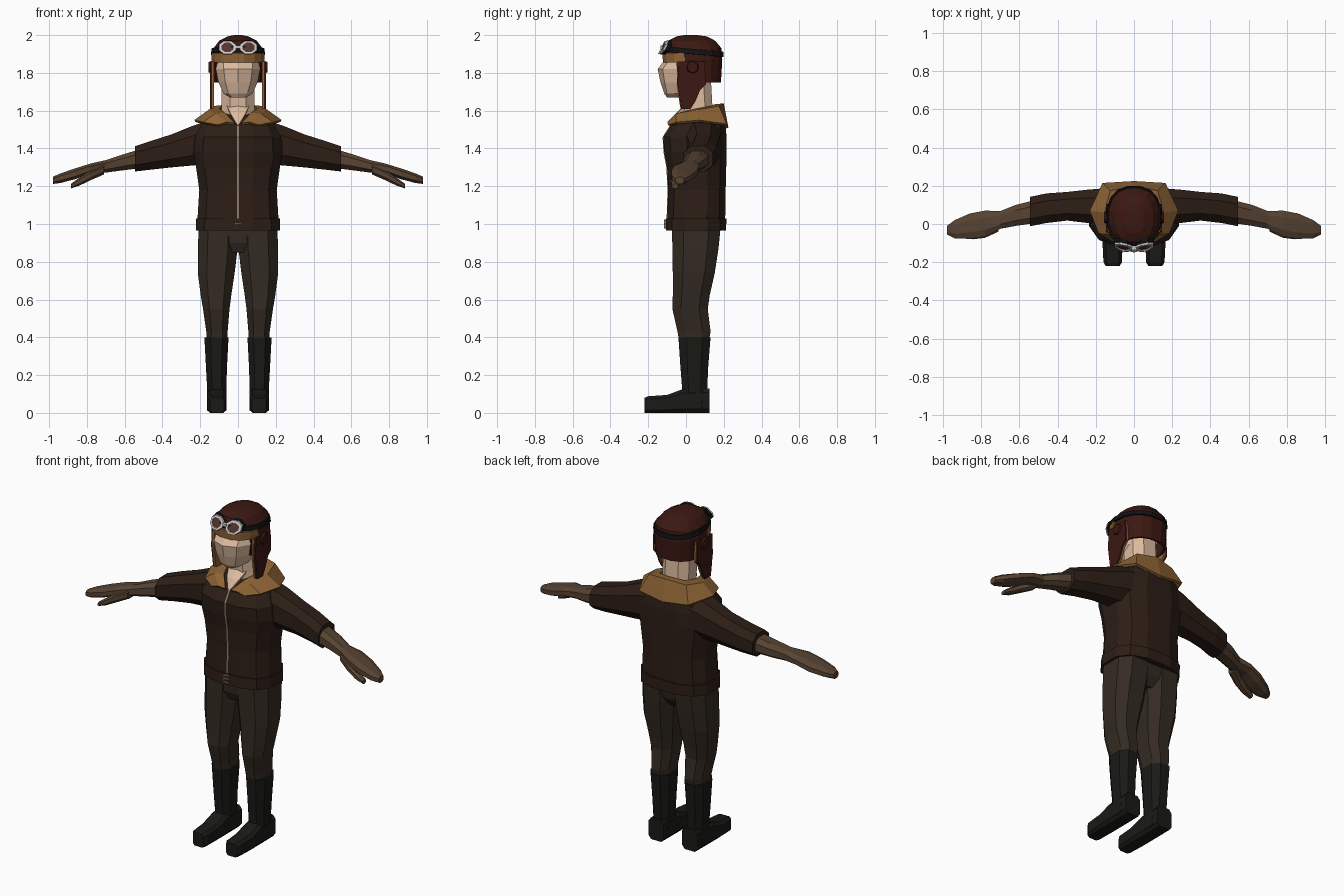
import bpy, bmesh, math
from mathutils import Vector

if "Cube" in bpy.data.objects:
    bpy.data.objects.remove(bpy.data.objects["Cube"])

def material(name, r, g, b):
    m = bpy.data.materials.new(name)
    m.diffuse_color = (r, g, b, 1)
    m.use_nodes = True
    m.node_tree.nodes["Principled BSDF"].inputs["Base Color"].default_value = m.diffuse_color
    return m

JACKET = material("dark_leather", .026, .013, .008)
CLOTH = material("trouser_cloth", .034, .024, .016)
BOOT = material("boot_leather", .010, .010, .008)
GLOVE = material("glove_leather", .095, .056, .032)
FLEECE = material("fleece", .27, .125, .035)
CAP = material("red_leather", .045, .009, .006)
SKIN = material("skin", .72, .50, .35)
STRAP = material("strap", .006, .006, .007)
METAL = material("metal", .55, .57, .58)
BRASS = material("brass", .30, .22, .13)
LENS = material("lens", .09, .035, .025)

def finish(name, bm, mat, mirror=False, thick=0):
    bmesh.ops.recalc_face_normals(bm, faces=bm.faces)
    me = bpy.data.meshes.new(name)
    bm.to_mesh(me)
    bm.free()
    ob = bpy.data.objects.new(name, me)
    bpy.context.collection.objects.link(ob)
    me.materials.append(mat)
    if thick:
        s = ob.modifiers.new("thickness", 'SOLIDIFY')
        s.thickness = thick
        s.offset = -1
    if mirror:
        m = ob.modifiers.new("mirror", 'MIRROR')
        m.use_clip = True
    return ob

def loft(name, axis, sections, mat, n=8, power=.8, mirror=False, caps=True,
         keep=None, shear=0, thick=0):
    """Rounded sections (position, a0, a1, b0, b1) bridged along an axis."""
    bm = bmesh.new()
    top = math.cos(math.pi / n) if n % 4 == 0 else 1
    rings = []
    for t, a0, a1, b0, b1 in sections:
        ring = []
        for i in range(n):
            ang = 2 * math.pi * (i + .5) / n
            c, s = [math.copysign(min(1, abs(v) / top) ** power, v)
                    for v in (math.cos(ang), math.sin(ang))]
            a = (a0 + a1) / 2 + c * (a1 - a0) / 2
            b = (b0 + b1) / 2 + s * (b1 - b0) / 2
            p = {'x': (t, a, b), 'y': (a, t, b), 'z': (a, b, t)}[axis]
            ring.append(bm.verts.new((p[0], p[1], p[2] + shear * p[1])))
        rings.append(ring)
    for r, q in zip(rings, rings[1:]):
        for i in range(n):
            j = (i + 1) % n
            bm.faces.new((r[i], r[j], q[j], q[i]))
    if caps:
        bm.faces.new(rings[0])
    if caps or keep is None and not thick or name == "helmet":
        bm.faces.new(rings[-1])
    if keep:
        bad = [f for f in bm.faces if not keep(f.calc_center_median())]
        bmesh.ops.delete(bm, geom=bad, context='FACES')
    return finish(name, bm, mat, mirror, thick)

def sheet(name, rows, mat, mirror=True, thick=.015):
    """Grid of points skinned with quads."""
    bm = bmesh.new()
    vs = [[bm.verts.new(p) for p in row] for row in rows]
    for r, q in zip(vs, vs[1:]):
        for i in range(len(r) - 1):
            bm.faces.new((r[i], r[i + 1], q[i + 1], q[i]))
    return finish(name, bm, mat, mirror, thick)

def box(name, x, y, z, mat):
    return loft(name, 'z', [(z[0], *x, *y), (z[1], *x, *y)], mat, n=4, power=1)

# Boots
loft("boot_shaft", 'z', [(.02, .06, .165, -.03, .125), (.12, .062, .163, -.02, .112),
     (.25, .058, .17, -.03, .118), (.40, .05, .178, -.04, .13)], BOOT, mirror=True)
loft("boot_foot", 'y', [(-.22, .075, .148, 0, .08), (-.20, .063, .16, 0, .088),
     (-.10, .06, .165, 0, .095), (-.02, .06, .165, 0, .125),
     (.125, .062, .163, 0, .13)], BOOT, power=.45, mirror=True)

# Trousers
loft("trouser_leg", 'z', [(.37, .058, .165, -.035, .12), (.43, .055, .168, -.045, .13),
     (.55, .045, .185, -.072, .115), (.62, .036, .197, -.07, .125),
     (.74, .018, .213, -.07, .152), (.87, .002, .212, -.072, .172),
     (1.0, 0, .208, -.075, .185)], CLOTH, power=.75, mirror=True)
loft("trouser_hips", 'z', [(.85, -.12, .12, -.045, .13), (.90, -.20, .20, -.068, .165),
     (1.0, -.205, .205, -.075, .185)], CLOTH, n=12)

# Jacket body, waistband and zip
body = [(.97, -.215, .215, -.10, .205), (1.05, -.213, .213, -.098, .208),
        (1.18, -.205, .205, -.094, .21), (1.30, -.222, .222, -.10, .213),
        (1.38, -.235, .235, -.115, .215), (1.46, -.228, .228, -.12, .215),
        (1.53, -.19, .19, -.075, .208), (1.59, -.10, .10, .0, .17)]
loft("jacket_body", 'z', body, JACKET, n=12, power=.75)
loft("waistband", 'z', [(.965, -.223, .223, -.107, .212), (1.03, -.222, .222, -.106, .214)],
     JACKET, n=12, power=.75)
loft("zip", 'z', [(z, -.005, .005, y0 - .004, y0 + .01) for z, _, _, y0, _ in body[:7]],
     BRASS, n=4, power=1)

# Belt buckle
box("buckle_post", (-.018, -.012), (-.116, -.10), (.975, 1.025), BRASS)
for z in (.975, .997, 1.018):
    box("buckle_bar", (-.018, .018), (-.116, -.10), (z, z + .007), BRASS)

# Sleeves, gloves and thumbs
loft("sleeve", 'x', [(.12, -.02, .19, 1.32, 1.56), (.24, .005, .18, 1.31, 1.52),
     (.35, .018, .168, 1.30, 1.475), (.46, .005, .16, 1.288, 1.44),
     (.545, -.012, .142, 1.278, 1.412)], JACKET, mirror=True)
loft("glove", 'x', [(.52, .005, .125, 1.295, 1.395), (.62, -.01, .10, 1.283, 1.365),
     (.70, -.025, .068, 1.272, 1.338), (.78, -.065, .07, 1.268, 1.32),
     (.86, -.078, .055, 1.238, 1.295), (.94, -.075, .02, 1.217, 1.268),
     (.98, -.055, -.01, 1.212, 1.25)], GLOVE, mirror=True)
loft("glove_thumb", 'x', [(.71, -.04, .03, 1.262, 1.315), (.78, -.072, -.01, 1.232, 1.285),
     (.84, -.08, -.032, 1.203, 1.245), (.885, -.075, -.042, 1.188, 1.212)],
     GLOVE, mirror=True)

# Neck, open shirt front and head
loft("neck", 'z', [(1.50, -.085, .085, -.02, .15), (1.62, -.088, .088, -.015, .14),
     (1.80, -.085, .085, -.03, .13)], SKIN)
sheet("throat", [[(0, -.09, 1.525), (.004, -.09, 1.525)],
                 [(0, -.055, 1.585), (.04, -.05, 1.585)],
                 [(0, -.01, 1.63), (.06, .0, 1.63)]], SKIN)
loft("head", 'z', [(1.67, -.045, .045, -.10, .0), (1.69, -.08, .08, -.115, .05),
     (1.75, -.108, .108, -.135, .12), (1.82, -.122, .122, -.15, .155),
     (1.87, -.122, .122, -.112, .165), (1.94, -.095, .095, -.09, .14)],
     SKIN, n=10, power=.9)

# Fleece collar: inner edge, ridge and outer edge from front to back
sheet("collar", [
    [(.018, -.095, 1.535), (.07, -.035, 1.59), (.10, .05, 1.61), (.085, .13, 1.625), (0, .155, 1.635)],
    [(.06, -.098, 1.54), (.12, -.055, 1.585), (.155, .06, 1.605), (.125, .175, 1.625), (0, .20, 1.638)],
    [(.11, -.095, 1.525), (.185, -.05, 1.54), (.232, .07, 1.55), (.165, .215, 1.53), (0, .225, 1.51)]],
    FLEECE)

# Flying helmet: dome open over the face
loft("helmet", 'z', [(1.75, -.132, .132, -.10, .185), (1.87, -.138, .138, -.108, .192),
     (1.93, -.13, .13, -.115, .188), (1.97, -.10, .10, -.095, .155),
     (1.993, -.055, .055, -.05, .11), (2.0, -.02, .02, -.01, .06)], CAP, n=16, power=.85,
     caps=False, keep=lambda c: c.z > 1.86 or c.y > -.035, thick=.012)

# Ear flaps, each with a fleece lining behind it
flap = [(-.04, .10, 1.86), (-.045, .105, 1.74), (-.04, .075, 1.71),
        (-.032, .05, 1.65), (-.025, .025, 1.61)]
for name, x, grow, mat in (("ear_flap", .148, 0, CAP), ("ear_flap_lining", .137, .004, FLEECE)):
    sheet(name, [[(x, a - grow, z), (x, b, z)] for a, b, z in flap], mat, thick=.011)

# Round ear cover
bm = bmesh.new()
bmesh.ops.create_cone(bm, cap_ends=True, segments=10, radius1=.035, radius2=.028, depth=.014)
for v in bm.verts:
    v.co = Vector((.150 + v.co.z, .035 + v.co.y, 1.83 + v.co.x))
finish("ear_cover", bm, CAP, mirror=True)

# Fleece brow band and goggle strap
loft("brow_band", 'z', [(1.855, -.14, .14, -.122, .19), (1.905, -.14, .14, -.125, .19)],
     FLEECE, n=16, power=.85, caps=False, keep=lambda c: c.y < -.03, thick=.014)
loft("goggle_strap", 'z', [(1.903, -.143, .143, -.124, .199), (1.93, -.139, .139, -.124, .197)],
     STRAP, n=16, power=.85, caps=False, shear=-.09, thick=.012,
     keep=lambda c: abs(c.normalized().z) < 2)

# Goggles: octagonal frames, cushions and lenses leaning back
def goggle(name, outer, inner, depth, y, mat):
    bm = bmesh.new()
    rings = []
    for r, d in ((inner, 0), (outer, 0), (outer, -depth), (inner, -depth)):
        ring = []
        for i in range(8):
            a = 2 * math.pi * (i + .5) / 8
            u, w, back = 1.2 * r * math.cos(a), r * math.sin(a), y - d
            ring.append(bm.verts.new((.056 + u, back + .45 * w + max(0, u) * .35,
                                      1.935 + .92 * w)))
        rings.append(ring)
    for k in range(4):
        r, q = rings[k], rings[(k + 1) % 4]
        if inner == 0 and k == 3:
            continue
        for i in range(8):
            j = (i + 1) % 8
            bm.faces.new((r[i], r[j], q[j], q[i]))
    bmesh.ops.remove_doubles(bm, verts=bm.verts, dist=1e-5)
    ob = finish(name, bm, mat)
    m = ob.modifiers.new("mirror", 'MIRROR')
    return ob

goggle("goggle_cushion", .044, .03, .022, -.120, STRAP)
goggle("goggle_frame", .041, .029, .014, -.131, METAL)
goggle("goggle_lens", .031, 0, .005, -.124, LENS)
box("goggle_bridge", (-.014, .014), (-.135, -.115), (1.93, 1.945), METAL)
